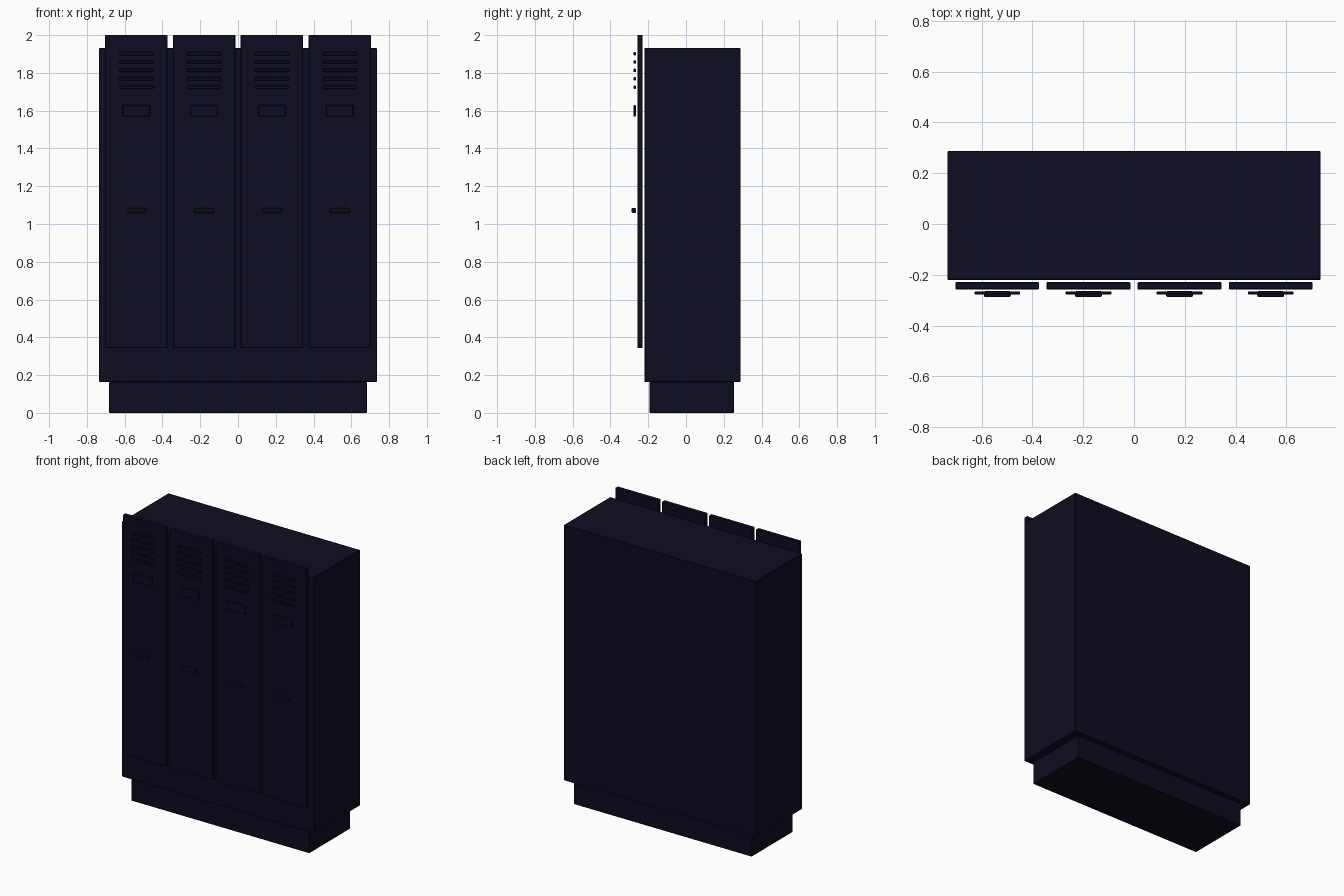
import bpy
import bmesh
from mathutils import Vector

cube = bpy.data.objects.get("Cube")
if cube:
    bpy.data.objects.remove(cube, do_unlink=True)

# Single dark navy paint
navy = bpy.data.materials.new("dark navy paint")
navy.use_nodes = True
color = (0.004, 0.004, 0.015, 1)
navy.diffuse_color = color
navy.node_tree.nodes["Principled BSDF"].inputs["Base Color"].default_value = color


def box(name, low, high, bevel=0.003, segments=1):
    """Bevelled box spanning two opposite corners."""
    low, high = Vector(low), Vector(high)
    mesh = bpy.data.meshes.new(name)
    bm = bmesh.new()
    bmesh.ops.create_cube(bm, size=1)
    bmesh.ops.scale(bm, vec=high - low, verts=bm.verts)
    bm.to_mesh(mesh)
    bm.free()
    mesh.materials.append(navy)
    obj = bpy.data.objects.new(name, mesh)
    obj.location = (low + high) / 2
    bpy.context.collection.objects.link(obj)
    mod = obj.modifiers.new("edge", "BEVEL")
    mod.width = bevel
    mod.segments = segments
    return obj


# Cabinet and recessed plinth
box("cabinet_body", (-0.735, -0.22, 0.163), (0.735, 0.288, 1.932))
box("plinth", (-0.682, -0.193, 0), (0.682, 0.255, 0.163))

# Four doors, each with vent slats, label plate and handle
for i in range(4):
    x = (i - 1.5) * 0.359
    n = i + 1
    box(f"door_{n}", (x - 0.165, -0.258, 0.343), (x + 0.165, -0.229, 2.0))
    for j in range(5):
        z = 1.902 - j * 0.0445
        box(f"vent_slat_{n}_{j + 1}", (x - 0.09, -0.278, z - 0.009),
            (x + 0.09, -0.265, z + 0.009))
    box(f"label_plate_{n}", (x - 0.072, -0.278, 1.568), (x + 0.072, -0.266, 1.63))
    box(f"handle_{n}", (x - 0.053, -0.288, 1.059), (x + 0.053, -0.264, 1.085),
        bevel=0.006, segments=2)
